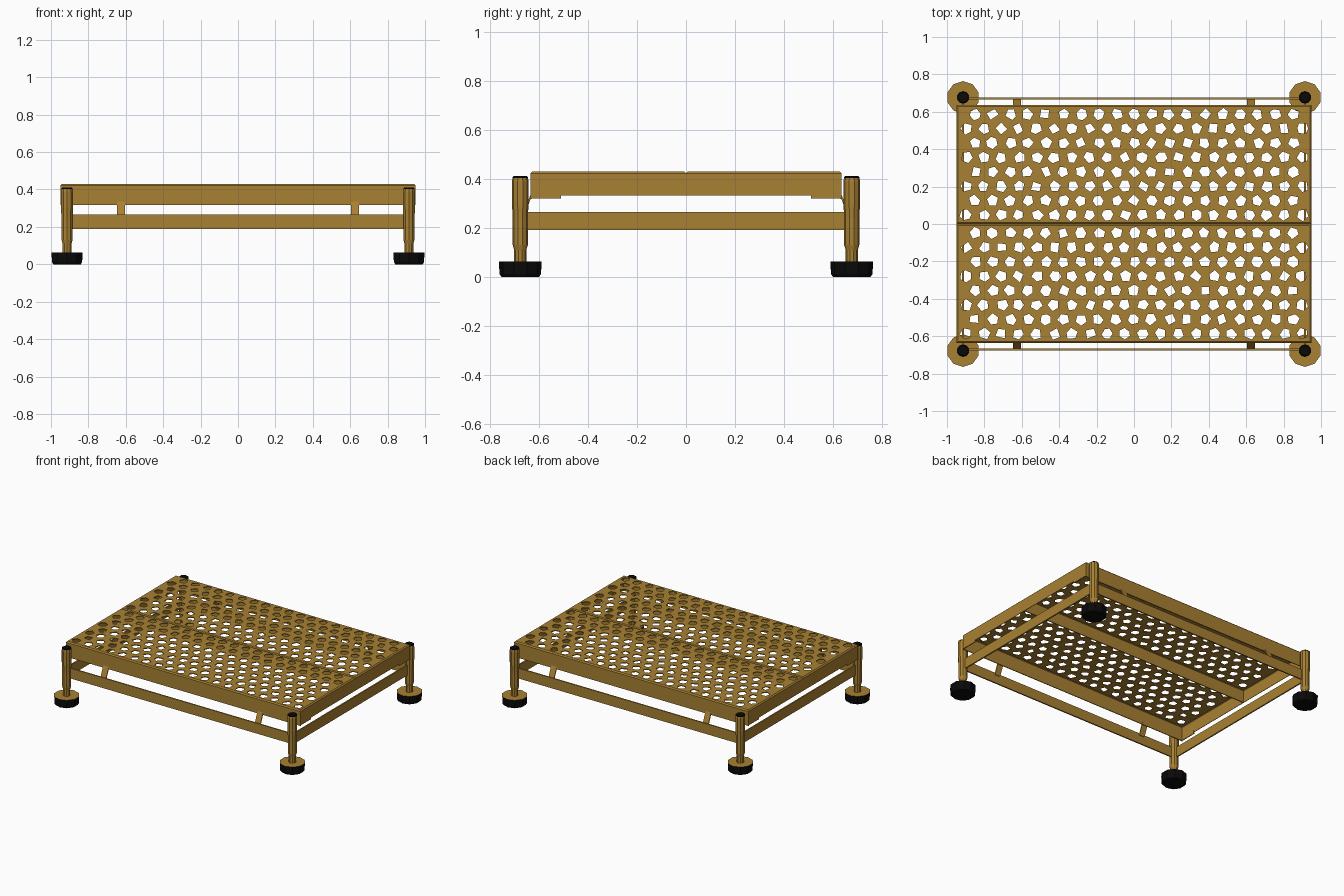
import bpy, bmesh, math, random
from mathutils import Vector

random.seed(4)
if "Cube" in bpy.data.objects:
    bpy.data.objects.remove(bpy.data.objects["Cube"])


def material(name, color):
    m = bpy.data.materials.new(name)
    m.use_nodes = True
    m.diffuse_color = (*color, 1)
    bsdf = m.node_tree.nodes["Principled BSDF"]
    bsdf.inputs["Base Color"].default_value = (*color, 1)
    bsdf.inputs["Roughness"].default_value = 0.8
    return m


GOLD = material("ochre metal", (0.395, 0.218, 0.033))
BLACK = material("black rubber", (0.003, 0.003, 0.003))


def add_object(name, mesh, mats):
    for m in mats:
        mesh.materials.append(m)
    ob = bpy.data.objects.new(name, mesh)
    bpy.context.collection.objects.link(ob)
    return ob


def from_bmesh(name, bm, mats):
    bmesh.ops.recalc_face_normals(bm, faces=bm.faces)
    mesh = bpy.data.meshes.new(name)
    bm.to_mesh(mesh)
    bm.free()
    return add_object(name, mesh, mats)


def box(name, low, high, shear_y=0):
    """Box between two corners; shear_y slides its top edge along y."""
    bm = bmesh.new()
    bmesh.ops.create_cube(bm, size=1)
    for v in bm.verts:
        top = v.co.z > 0
        v.co = Vector([l + (c + 0.5) * (h - l) for l, h, c in zip(low, high, v.co)])
        v.co.y += shear_y * top
    return from_bmesh(name, bm, [GOLD])


def lathe(name, profile, sides, place, mats, top_material):
    """Closed turned part; top_material is used on upward faces."""
    bm = bmesh.new()
    rings = []
    for r, z in profile:
        rings.append([bm.verts.new((place[0] + r * math.cos(a), place[1] + r * math.sin(a), z))
                      for a in (math.tau * (i + 0.5) / sides for i in range(sides))])
    for a, b in zip(rings, rings[1:]):
        for i in range(sides):
            j = (i + 1) % sides
            bm.faces.new((a[i], a[j], b[j], b[i]))
    bm.faces.new(rings[0][::-1])
    bm.faces.new(rings[-1])
    bm.normal_update()
    for f in bm.faces:
        if f.normal.z > 0.9:
            f.material_index = top_material
    return from_bmesh(name, bm, mats)


PANEL_X, PANEL_Y, TOP, EDGE = 0.95, 0.635, 0.43, 0.008
COLS, ROWS, PITCH_X, PITCH_Y = 20, 8, 0.0945, 0.077


def add_spline(curve, points):
    s = curve.splines.new("POLY")
    s.points.add(len(points) - 1)
    for p, (x, y) in zip(s.points, points):
        p.co = (x, y, 0, 1)
    s.use_cyclic_u = True


def rectangle(y0, y1, inset):
    x = PANEL_X - inset
    return [(-x, y0 + inset), (x, y0 + inset), (x, y1 - inset), (-x, y1 - inset)]


def perforated_sheet(name, y0, y1):
    """Flat sheet with staggered rows of irregular holes, all inside its border."""
    curve = bpy.data.curves.new(name, "CURVE")
    curve.dimensions, curve.fill_mode, curve.extrude = "2D", "BOTH", 0.003
    add_spline(curve, rectangle(y0, y1, EDGE))
    for row in range(ROWS):
        odd = row % 2
        cy = (y0 + y1) / 2 + (row - (ROWS - 1) / 2) * PITCH_Y
        for col in range(COLS - odd):
            cx = (col - (COLS - 1 - odd) / 2) * PITCH_X
            cx += random.uniform(-0.005, 0.005)
            sides = random.choice((5, 5, 5, 6, 4))
            turn = random.uniform(0, math.tau)
            hole = []
            for k in range(sides):
                a = turn + math.tau * (k + random.uniform(-0.15, 0.15)) / sides
                r = random.uniform(0.028, 0.034)
                hole.append((cx + r * math.cos(a), cy + r * math.sin(a)))
            add_spline(curve, hole)
    temp = bpy.data.objects.new(name + "_curve", curve)
    bpy.context.collection.objects.link(temp)
    graph = bpy.context.evaluated_depsgraph_get()
    mesh = bpy.data.meshes.new_from_object(temp.evaluated_get(graph))
    bpy.data.objects.remove(temp)
    mesh.materials.clear()
    add_object(name, mesh, [GOLD]).location.z = TOP - 0.003


def skirt(name, y0, y1):
    """Folded rim around a panel with a chamfered upper edge."""
    bm = bmesh.new()
    rings = [[bm.verts.new((x, y, z)) for x, y in rectangle(y0, y1, inset)]
             for inset, z in ((0, 0.332), (0, TOP - EDGE), (EDGE, TOP))]
    for a, b in zip(rings, rings[1:]):
        for i in range(4):
            j = (i + 1) % 4
            bm.faces.new((a[i], a[j], b[j], b[i]))
    ob = from_bmesh(name, bm, [GOLD])
    mod = ob.modifiers.new("sheet thickness", "SOLIDIFY")
    mod.thickness, mod.offset = 0.005, -1


# Two deck panels
for side, y0, y1 in (("front", -PANEL_Y, 0), ("back", 0, PANEL_Y)):
    perforated_sheet(side + "_deck_sheet", y0, y1)
    skirt(side + "_deck_skirt", y0, y1)

for sy, yname in ((-1, "front"), (1, "back")):
    def span(a, b):
        return sorted((sy * a, sy * b))

    # Deeper outer lip and long lower rail
    a, b = span(0.629, PANEL_Y)
    box(yname + "_deck_lip", (-PANEL_X, a, 0.317), (PANEL_X, b, 0.345))
    a, b = span(0.666, 0.676)
    box(yname + "_rail", (-0.9, a, 0.19), (0.9, b, 0.265))

    for sx, xname in ((-1, "right"), (1, "left")):
        tag = yname + "_" + xname
        # Leaning strut between rail and deck
        a, b = span(0.662, 0.67)
        cx = sx * 0.625
        box(tag + "_strut", (cx - 0.022, a, 0.25), (cx + 0.022, b, 0.335), -sy * 0.035)
        # Corner plate on the end skirt
        a, b = span(0.51, PANEL_Y)
        xs = sorted((sx * (PANEL_X - 0.006), sx * PANEL_X))
        box(tag + "_corner_plate", (xs[0], a, 0.32), (xs[1], b, 0.345))
        # Leg, cap and foot
        place = (sx * 0.914, sy * 0.677)
        lathe(tag + "_leg", [(0.025, 0.055), (0.025, 0.11), (0.031, 0.13), (0.031, 0.24),
                             (0.034, 0.3), (0.034, 0.39), (0.031, 0.405)], 10, place, [GOLD], 0)
        lathe(tag + "_cap", [(0.032, 0.403), (0.032, 0.407), (0.027, 0.411)], 10, place,
              [BLACK], 0)
        lathe(tag + "_foot", [(0.077, 0), (0.085, 0.012), (0.087, 0.062)], 10, place,
              [BLACK, GOLD], 1)

# Short lower rails
for sx, xname in ((-1, "right"), (1, "left")):
    xs = sorted((sx * 0.91, sx * 0.92))
    box(xname + "_rail", (xs[0], -0.66, 0.19), (xs[1], 0.66, 0.265))
